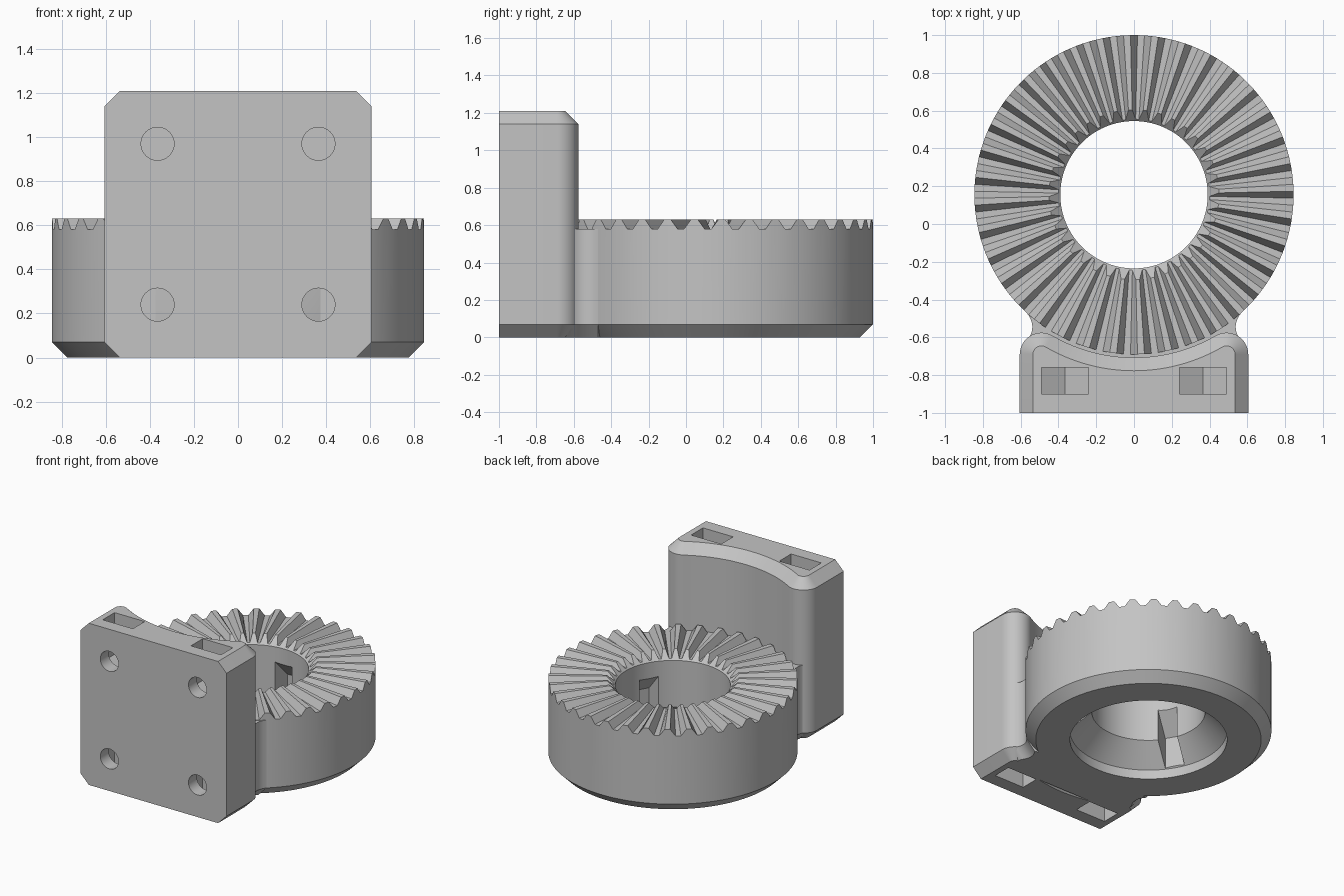
import bpy, bmesh
from math import sin, cos, pi, radians, atan2, sqrt
from mathutils import Matrix

cube = bpy.data.objects.get("Cube")
if cube:
    bpy.data.objects.remove(cube, do_unlink=True)

GREY = (0.55, 0.55, 0.55, 1)
mat = bpy.data.materials.new("plain grey")
mat.use_nodes = True
mat.diffuse_color = GREY
mat.node_tree.nodes["Principled BSDF"].inputs["Base Color"].default_value = GREY

RING_Y, RING_R, BORE_R, BEVEL = 0.155, 0.845, 0.39, 0.07
HEIGHT = 1.21


def finish(name, bm):
    bmesh.ops.recalc_face_normals(bm, faces=bm.faces)
    mesh = bpy.data.meshes.new(name)
    bm.to_mesh(mesh)
    bm.free()
    obj = bpy.data.objects.new(name, mesh)
    bpy.context.collection.objects.link(obj)
    mesh.materials.append(mat)
    return obj


def loft(bm, loops, capped=True):
    """Skin a list of equally long point loops."""
    rows = [[bm.verts.new(p) for p in loop] for loop in loops]
    n = len(rows[0])
    for a, b in zip(rows, rows[1:]):
        for i in range(n):
            j = (i + 1) % n
            bm.faces.new((a[i], a[j], b[j], b[i]))
    if capped:
        bm.faces.new(rows[0])
        bm.faces.new(rows[-1])
    return rows


def activate(obj):
    bpy.ops.object.select_all(action='DESELECT')
    obj.select_set(True)
    bpy.context.view_layer.objects.active = obj


def cut(obj, cutter):
    cutter.hide_render = True
    mod = obj.modifiers.new("cut", 'BOOLEAN')
    mod.operation, mod.object, mod.solver = 'DIFFERENCE', cutter, 'EXACT'
    activate(obj)
    bpy.ops.object.modifier_apply(modifier=mod.name)
    bpy.data.objects.remove(cutter, do_unlink=True)


def smooth(obj):
    activate(obj)
    bpy.ops.object.shade_smooth_by_angle(angle=radians(25))


# Toothed ring: a section swept round, its top height stepping per tooth
TEETH, LOW, HIGH = 36, 0.58, 0.63
pitch = 2 * pi / TEETH
sections = []
for k in range(TEETH):
    for offset, top in ((-1, LOW), (1, HIGH), (3, HIGH), (5, LOW)):
        a = (k + offset / 8) * pitch
        profile = [(RING_R - BEVEL, 0), (RING_R, BEVEL), (RING_R, top),
                   (BORE_R + top - 0.57, top), (BORE_R, 0.57), (BORE_R, 0.22),
                   (0.54, 0.07), (0.54, 0)]
        sections.append([(r * cos(a), RING_Y + r * sin(a), z) for r, z in profile])
bm = bmesh.new()
rows = loft(bm, sections, capped=False)
for i in range(len(rows[0])):
    j = (i + 1) % len(rows[0])
    bm.faces.new((rows[-1][i], rows[-1][j], rows[0][j], rows[0][i]))
ring = finish("toothed_ring", bm)

# Three key slots with sloping ceilings in the bore
bm = bmesh.new()
for angle in (90, 210, 330):
    turn = Matrix.Translation((0, RING_Y, 0)) @ Matrix.Rotation(radians(angle), 4, 'Z')
    side = [(0.35, 0.04), (0.53, 0.04), (0.53, 0.31), (0.35, 0.49)]
    new = loft(bm, [[(r, s * 0.07, z) for r, z in side] for s in (-1, 1)])
    bmesh.ops.transform(bm, matrix=turn, verts=[v for row in new for v in row])
bmesh.ops.recalc_face_normals(bm, faces=bm.faces)
cut(ring, finish("key_slot_cutter", bm))
smooth(ring)


# Mounting plate: outline hugs the ring, with rounded rear corners
def plate_outline(inset, z):
    half, fillet, hollow = 0.605, 0.115, 0.862
    cx = half - fillet
    cy = RING_Y - sqrt((hollow + fillet) ** 2 - cx ** 2)
    tangent = atan2(RING_Y - cy, -cx)
    pts = [(half - inset, -1)]
    for i in range(17):
        a = tangent * i / 16
        pts.append((cx + (fillet - inset) * cos(a), cy + (fillet - inset) * sin(a)))
    spread = atan2(cx, RING_Y - cy)
    for i in range(1, 13):
        a = spread * (1 - i / 12)
        pts.append(((hollow + inset) * sin(a), RING_Y - (hollow + inset) * cos(a)))
    pts += [(-x, y) for x, y in reversed(pts[:-1])]
    return [(x, y, z) for x, y in pts]


bm = bmesh.new()
loft(bm, [plate_outline(BEVEL, 0), plate_outline(0, BEVEL),
          plate_outline(0, HEIGHT - BEVEL), plate_outline(BEVEL, HEIGHT)])
plate = finish("mounting_plate", bm)

# Nut pockets with pointed floors, open at the top and bottom
HOLE_X, HOLE_Z, NUT = 0.365, 0.97, 0.125
bm = bmesh.new()
for sx in (-1, 1):
    for flip in (False, True):
        shape = [(-NUT, HEIGHT + 0.1), (-NUT, HOLE_Z - NUT * 0.577),
                 (0, HOLE_Z - NUT * 1.155), (NUT, HOLE_Z - NUT * 0.577),
                 (NUT, HEIGHT + 0.1)]
        loft(bm, [[(sx * HOLE_X + x, y, HEIGHT - z if flip else z) for x, z in shape]
                  for y in (-0.9, -0.76)])
cut(plate, finish("nut_pocket_cutter", bm))

# Screw holes in the front face
bm = bmesh.new()
for sx in (-1, 1):
    for z in (HOLE_Z, HEIGHT - HOLE_Z):
        loft(bm, [[(sx * HOLE_X + 0.075 * cos(i * pi / 16), y, z + 0.075 * sin(i * pi / 16))
                   for i in range(32)] for y in (-1.1, -0.74)])
cut(plate, finish("screw_hole_cutter", bm))
smooth(plate)


# Neck: waisted bridge between ring and plate
def neck_outline(inset, z):
    half = [(0.35, -0.75), (0.57, -0.66)]
    for i in range(9):
        t = i / 4 - 1
        half.append((0.538 + 0.03 * t * t, -0.545 + 0.075 * t))
    half.append((0.45, -0.43))
    pts = half + [(-x, y) for x, y in reversed(half)]
    return [(x - inset * (1 if x > 0 else -1), y, z) for x, y in pts]


bm = bmesh.new()
loft(bm, [neck_outline(BEVEL, 0), neck_outline(0, BEVEL), neck_outline(0, LOW - 0.002)])
smooth(finish("neck", bm))
